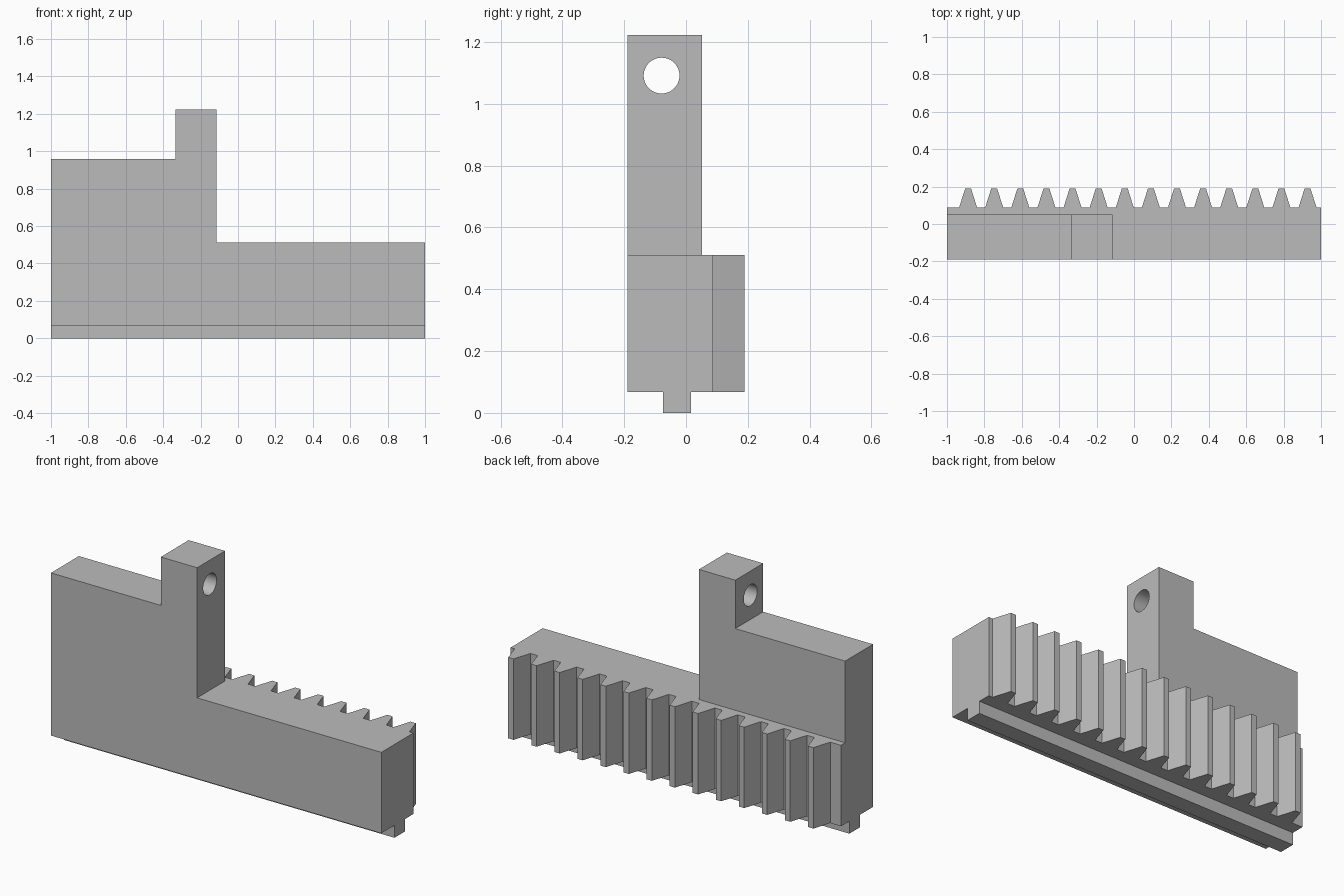
import bpy, bmesh, math
from mathutils import Vector

cube = bpy.data.objects.get("Cube")
if cube:
    bpy.data.objects.remove(cube, do_unlink=True)

steel = bpy.data.materials.new("plain grey steel")
steel.use_nodes = True
GREY = (0.5, 0.5, 0.5, 1)
steel.diffuse_color = GREY
steel.node_tree.nodes["Principled BSDF"].inputs["Base Color"].default_value = GREY

# Key levels
FRONT, BACK, TIP = -0.189, 0.088, 0.189
FOOT, DECK, SHOULDER, TOP = 0.068, 0.511, 0.958, 1.223
POST_L, POST_R = -0.335, -0.115


def prism(name, points, offset):
    """Extrude a closed outline of 3D points along an offset."""
    bm = bmesh.new()
    face = bm.faces.new([bm.verts.new(p) for p in points])
    ext = bmesh.ops.extrude_face_region(bm, geom=[face])
    verts = [g for g in ext["geom"] if isinstance(g, bmesh.types.BMVert)]
    bmesh.ops.translate(bm, verts=verts, vec=Vector(offset))
    bmesh.ops.recalc_face_normals(bm, faces=bm.faces)
    mesh = bpy.data.meshes.new(name)
    bm.to_mesh(mesh)
    bm.free()
    obj = bpy.data.objects.new(name, mesh)
    bpy.context.collection.objects.link(obj)
    mesh.materials.append(steel)
    return obj


def combine(target, other, operation):
    """Apply an exact boolean, then drop the used part."""
    mod = target.modifiers.new(operation.lower(), "BOOLEAN")
    mod.object, mod.operation, mod.solver = other, operation, "EXACT"
    bpy.context.view_layer.objects.active = target
    bpy.ops.object.modifier_apply(modifier=mod.name)
    bpy.data.objects.remove(other, do_unlink=True)


# Toothed bar: plan outline with fourteen tapered teeth along the back
plan = [(1, FRONT), (-1, FRONT), (-1, BACK)]
for i in range(14):
    x = -0.887 + i * 0.1396
    plan += [(x - 0.048, BACK), (x - 0.016, TIP), (x + 0.016, TIP), (x + 0.048, BACK)]
plan.append((1, BACK))
rack = prism("toothed_jaw", [(x, y, FOOT) for x, y in plan], (0, 0, DECK - FOOT))

# Raised block with its taller post
outline = [(-1, DECK), (POST_R, DECK), (POST_R, TOP), (POST_L, TOP),
           (POST_L, SHOULDER), (-1, SHOULDER)]
block = prism("raised_block", [(x, FRONT, z) for x, z in outline], (0, 0.052 - FRONT, 0))

# Guide rail under the bar
rail = prism("guide_rail", [(-1, -0.075, 0), (-1, 0.016, 0), (-1, 0.016, FOOT),
                            (-1, -0.075, FOOT)], (2, 0, 0))

# Round cross hole through the post
ring = [2 * math.pi * i / 48 for i in range(48)]
hole = prism("hole_cutter", [(POST_L - 0.1, -0.079 + 0.058 * math.cos(a),
                              1.091 + 0.058 * math.sin(a)) for a in ring], (0.42, 0, 0))
hole.hide_render = True

combine(block, hole, "DIFFERENCE")
combine(rack, block, "UNION")
combine(rack, rail, "UNION")

# Merge flush faces and smooth only the hole wall
bm = bmesh.new()
bm.from_mesh(rack.data)
bmesh.ops.remove_doubles(bm, verts=bm.verts, dist=0.0001)
bmesh.ops.dissolve_limit(bm, angle_limit=math.radians(1), verts=bm.verts, edges=bm.edges)
bm.to_mesh(rack.data)
bm.free()
bpy.ops.object.select_all(action="DESELECT")
rack.select_set(True)
bpy.context.view_layer.objects.active = rack
bpy.ops.object.shade_smooth_by_angle(angle=math.radians(25))
